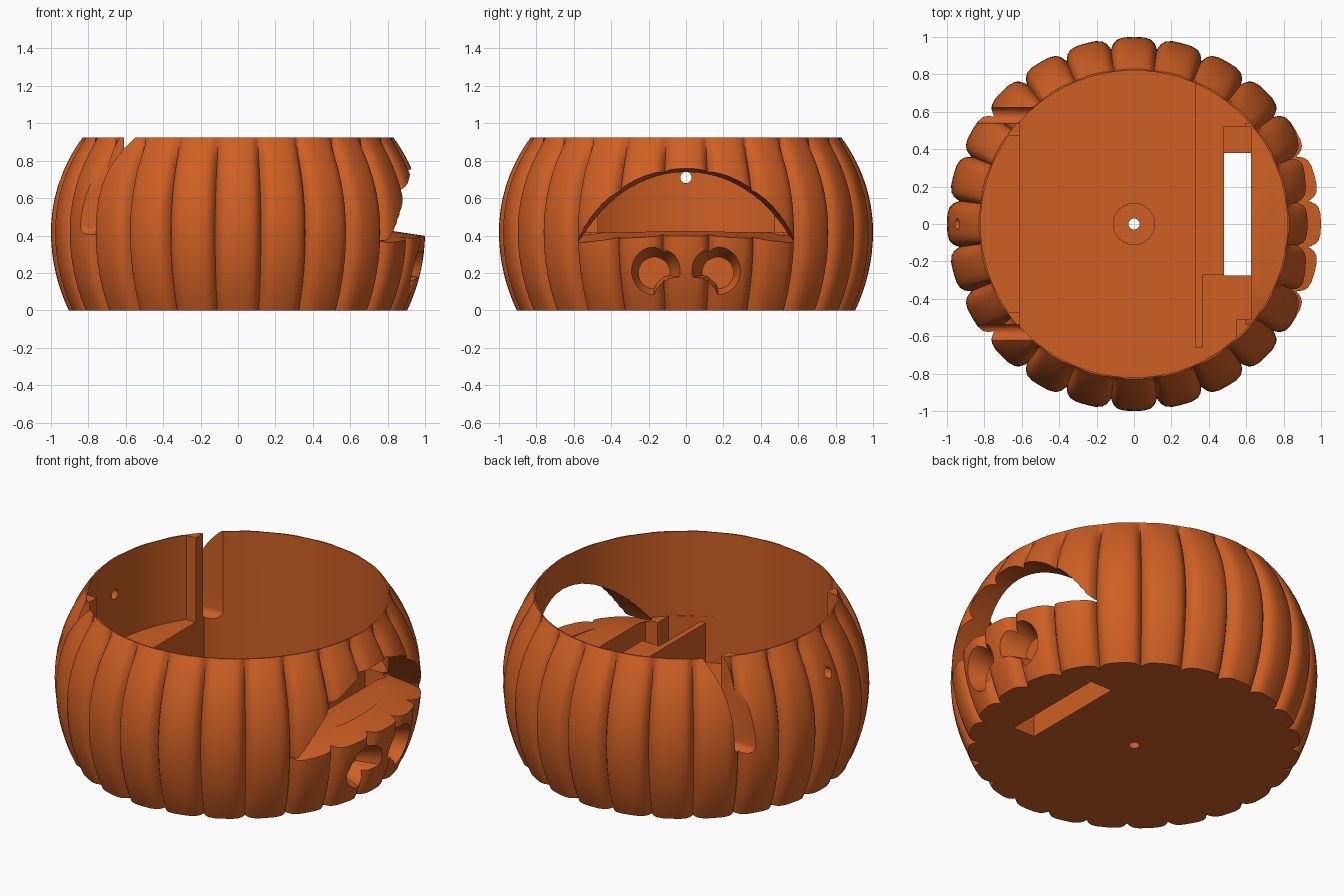
import bpy, bmesh, math
from math import sin, cos, pi, radians

if "Cube" in bpy.data.objects:
    bpy.data.objects.remove(bpy.data.objects["Cube"])

RIBS, HEIGHT, FLOOR, LEDGE, BORE = 24, 0.925, 0.14, 0.418, 0.82

orange = bpy.data.materials.new("pumpkin orange")
orange.diffuse_color = (0.62, 0.115, 0.017, 1)
orange.use_nodes = True
orange.node_tree.nodes["Principled BSDF"].inputs["Base Color"].default_value = orange.diffuse_color


def loft(name, loops):
    """Closed solid through a list of equal-length point loops."""
    bm = bmesh.new()
    rings = [[bm.verts.new(p) for p in loop] for loop in loops]
    n = len(rings[0])
    for a, b in zip(rings, rings[1:]):
        for i in range(n):
            j = (i + 1) % n
            bm.faces.new((a[i], a[j], b[j], b[i]))
    bm.faces.new(rings[0])
    bm.faces.new(rings[-1])
    bmesh.ops.recalc_face_normals(bm, faces=bm.faces[:])
    me = bpy.data.meshes.new(name)
    bm.to_mesh(me)
    bm.free()
    me.materials.append(orange)
    ob = bpy.data.objects.new(name, me)
    bpy.context.collection.objects.link(ob)
    return ob


def prism_z(name, pts, z0, z1):
    return loft(name, [[(x, y, z) for x, y in pts] for z in (z0, z1)])


def prism_x(name, pts0, x0, pts1, x1):
    return loft(name, [[(x0, y, z) for y, z in pts0], [(x1, y, z) for y, z in pts1]])


def arc(r, a0, a1, n, cx=0, cy=0):
    return [(cx + r * cos(a0 + (a1 - a0) * i / n), cy + r * sin(a0 + (a1 - a0) * i / n))
            for i in range(n + 1)]


def circle(r, n, cx=0, cy=0):
    return arc(r, 0, 2 * pi, n, cx, cy)[:-1]


def rect(x0, x1, y0, y1):
    return [(x0, y0), (x1, y0), (x1, y1), (x0, y1)]


def cut(body, cutter):
    cutter.hide_render = True
    mod = body.modifiers.new("cut", 'BOOLEAN')
    mod.operation, mod.solver, mod.object = 'DIFFERENCE', 'EXACT', cutter
    bpy.context.view_layer.objects.active = body
    bpy.ops.object.modifier_apply(modifier=mod.name)
    bpy.data.objects.remove(cutter)


# Ribbed bulging shell
STEPS = (-1, -0.94, -0.84, -0.68, -0.4, 0, 0.4, 0.68, 0.84, 0.94)


def ring(z):
    b = 0.987 if z < 0.42 else 0.905
    big = math.sqrt(1 - ((z - 0.42) / b) ** 2)
    pts = []
    for k in range(RIBS):
        for t in STEPS:
            a = 2 * pi * (k + t / 2) / RIBS
            r = max(big * (1 - 0.06 * abs(t) ** 5), BORE + 0.006)
            pts.append((r * cos(a), r * sin(a), z))
    return pts


shell = loft("pumpkin_bowl", [ring(HEIGHT * i / 18) for i in range(19)])

# Upper round cavity above the ledges
cut(shell, prism_z("upper_cavity", circle(BORE, 96), LEDGE, 1.2))

# Deep central well between the two straight ledges
a_l, a_r = math.acos(-0.61 / BORE), math.acos(0.33 / BORE)
well = arc(BORE, a_r, a_l, 30) + arc(BORE, -a_l, -a_r, 30)
cut(shell, prism_z("well", well, FLOOR, 0.6))

# Lowered bay beside the thin bar, with a corner post left standing
bay = [(0.365, -0.27), (0.625, -0.27), (0.625, -0.51), (0.545, -0.51), (0.545, -0.612),
       (0.46, -0.678), (0.365, -0.734), (0.32, -0.754), (0.32, -0.66), (0.365, -0.66)]
cut(shell, prism_z("bay", bay, FLOOR, 0.6))

# Pocket in the ledge and the slot through the base
cut(shell, prism_z("pocket", rect(0.48, 0.625, -0.29, 0.52), FLOOR, 0.6))
cut(shell, prism_z("base_slot", rect(0.48, 0.625, -0.275, 0.38), -0.1, 0.3))

# Centre recess and drain hole
cut(shell, prism_z("recess", circle(0.11, 32), 0.08, 0.3))
cut(shell, prism_z("drain", circle(0.03, 20), -0.1, 0.3))

# Round-bottomed slots in the side wall
for s in (1, -1):
    u = [(s * y, z) for y, z in arc(0.042, pi, 2 * pi, 10, 0.58, 0.447)]
    u += [(s * 0.622, 1.1), (s * 0.538, 1.1)]
    cut(shell, prism_x("side_slot", u, -1.2, u, -0.5))

# Small round hole in the wall
hole = circle(0.03, 20, 0, 0.71)
cut(shell, prism_x("wall_hole", hole, -1.2, hole, -0.6))


# Flared smiling mouth
def mouth(w, corner, peak, bottom, n=28):
    h = peak - corner
    r = (w * w + h * h) / (2 * h)
    a = math.asin(min(1, w / r))
    top = arc(r, pi / 2 - a, pi / 2 + a, n, 0, peak - r)
    low = [(y, bottom - (bottom - corner) * (y / w) ** 2)
           for y in (w * (2 * i / 12 - 1) for i in range(1, 12))]
    return top + low


cut(shell, prism_x("mouth", mouth(0.55, 0.40, 0.70, 0.458), 0.6,
                   mouth(0.64, 0.30, 0.79, 0.383), 1.1))


# Tapered eye sockets with a flattened notch towards the lower middle
def eye(r, s):
    pts = []
    for i in range(40):
        a = 2 * pi * i / 40
        off = abs(math.degrees(a) - 313)
        k = 0.6 / cos(radians(off)) if off < 35 else 1
        pts.append((s * (-0.17 + r * k * cos(a)), 0.2 + r * k * sin(a)))
    return pts


for s in (1, -1):
    cut(shell, prism_x("eye", eye(0.085, s), 0.84, eye(0.165, s), 1.04))

# Guide posts beside the side slots
posts = []
for s in (1, -1):
    pts = [(-0.61, 0.47), (-0.61, 0.538), (-0.62, 0.538), (-0.68, 0.47)]
    posts.append(prism_z("guide_post", [(x, s * y) for x, y in pts], LEDGE - 0.01, HEIGHT))

# Smooth shading with sharp cut edges
bpy.ops.object.select_all(action='DESELECT')
for ob in [shell] + posts:
    ob.select_set(True)
bpy.context.view_layer.objects.active = shell
bpy.ops.object.shade_smooth_by_angle(angle=radians(32))
